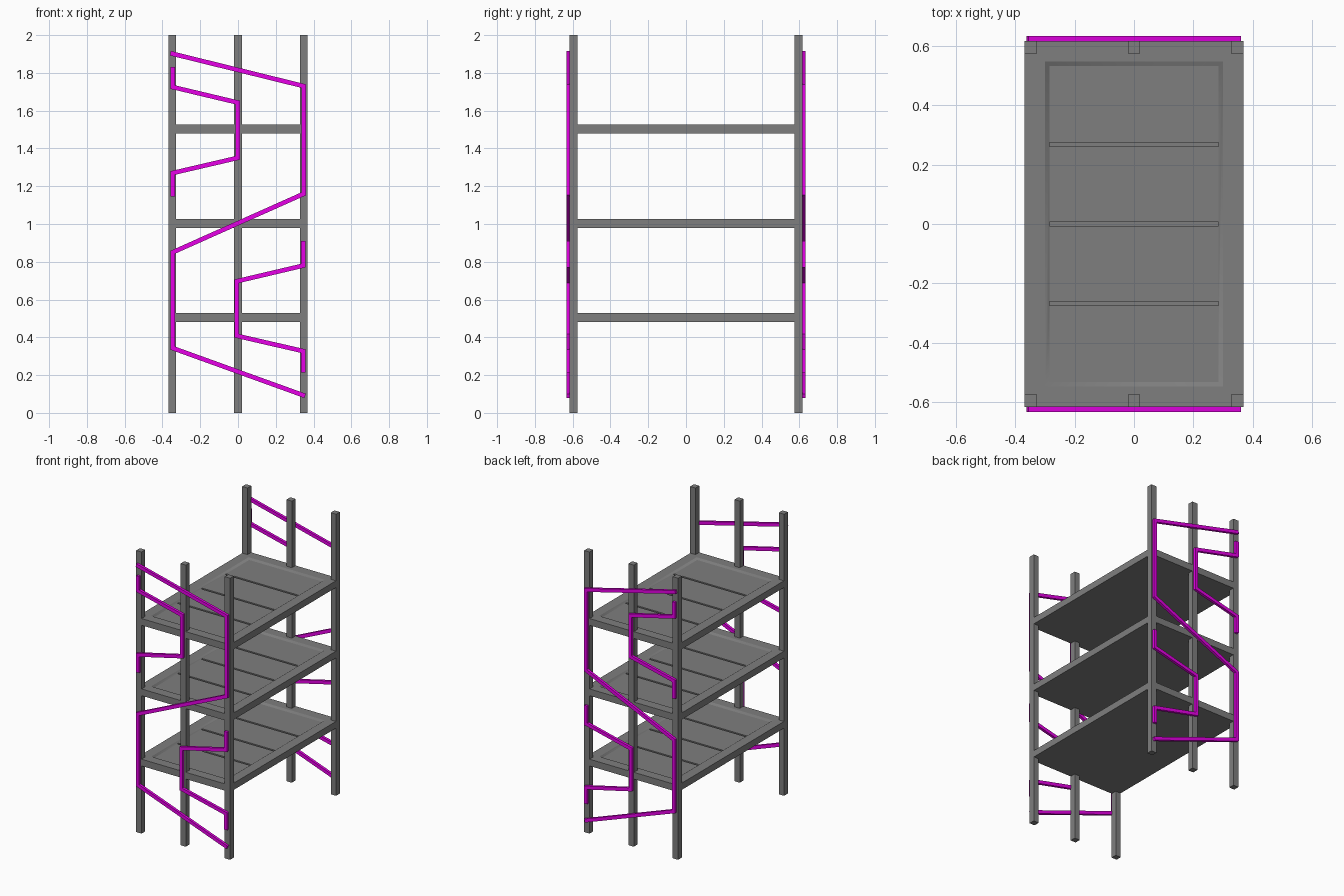
import bpy, bmesh
from mathutils import Vector

if "Cube" in bpy.data.objects:
    bpy.data.objects.remove(bpy.data.objects["Cube"])


def paint(name, colour):
    m = bpy.data.materials.new(name)
    m.diffuse_color = colour
    m.use_nodes = True
    m.node_tree.nodes["Principled BSDF"].inputs["Base Color"].default_value = m.diffuse_color
    return m


mag = paint("magenta_paint", (0.8, 0.0, 0.8, 1))
grey = paint("dark_grey_steel", (0.21, 0.21, 0.21, 1))


def finish(bm, name, mat):
    bmesh.ops.recalc_face_normals(bm, faces=bm.faces)
    me = bpy.data.meshes.new(name)
    bm.to_mesh(me)
    bm.free()
    ob = bpy.data.objects.new(name, me)
    bpy.context.collection.objects.link(ob)
    me.materials.append(mat)
    return ob


def box(bm, lo, hi):
    vs = bmesh.ops.create_cube(bm, size=1)["verts"]
    for v in vs:
        v.co = Vector([hi[i] if v.co[i] > 0 else lo[i] for i in range(3)])


# Upright posts
for side in (-1, 1):
    for x in (-0.348, 0, 0.348):
        bm = bmesh.new()
        y = side * 0.595
        box(bm, (x - 0.021, y - 0.021, 0), (x + 0.021, y + 0.021, 2))
        finish(bm, "post", grey)


# Tray shelf: raised rim, sloped recess wall, three cross grooves
def shelf(z):
    bm = bmesh.new()
    box(bm, (-0.368, -0.615, z - 0.024), (0.368, 0.615, z + 0.024))
    bm.normal_update()
    top = max(bm.faces, key=lambda f: f.calc_center_median().z)
    bmesh.ops.inset_region(bm, faces=[top], thickness=0.069, use_even_offset=True)
    wall = bmesh.ops.inset_region(bm, faces=[top], thickness=0.015, depth=-0.01,
                                  use_even_offset=True)["faces"]
    for f in wall:
        f.smooth = True
    floor_z = top.calc_center_median().z

    def floor_faces():
        return [f for f in bm.faces if all(abs(v.co.z - floor_z) < 1e-4 for v in f.verts)]

    for c in (-0.267, 0, 0.267):
        for e in (-0.007, 0.007):
            fs = floor_faces()
            geom = fs + list({g for f in fs for g in list(f.edges) + list(f.verts)})
            bmesh.ops.bisect_plane(bm, geom=geom, plane_co=(0, c + e, 0), plane_no=(0, 1, 0))
    bm.normal_update()
    grooves = [f for f in floor_faces()
               if max(v.co.y for v in f.verts) - min(v.co.y for v in f.verts) < 0.03]
    bmesh.ops.inset_individual(bm, faces=grooves, thickness=0.0005, depth=-0.01)
    finish(bm, "shelf", grey)


for z in (0.504, 1.003, 1.503):
    shelf(z)


# Flat bent bars: mitred strip along an (x, z) path, extruded in y
def bar(name, pts, side, half=0.012):
    p = [Vector(q) for q in pts]
    dirs = [(b - a).normalized() for a, b in zip(p, p[1:])]
    perp = [Vector((-d.y, d.x)) for d in dirs]
    bm = bmesh.new()
    rings = []
    for i, q in enumerate(p):
        n0, n1 = perp[max(i - 1, 0)], perp[min(i, len(perp) - 1)]
        m = (n0 + n1).normalized()
        m *= half / m.dot(n0)
        a, b = q + m, q - m
        y0, y1 = side * 0.614, side * 0.633
        rings.append([bm.verts.new(c) for c in
                      ((a.x, y0, a.y), (b.x, y0, b.y), (b.x, y1, b.y), (a.x, y1, a.y))])
    for r, s in zip(rings, rings[1:]):
        for k in range(4):
            bm.faces.new((r[k], r[(k + 1) % 4], s[(k + 1) % 4], s[k]))
    bm.faces.new(rings[0])
    bm.faces.new(rings[-1])
    finish(bm, name, mag)


paths = {
    "long_bar": [(-0.358, 1.904), (0.348, 1.73), (0.348, 1.16),
                 (-0.346, 0.85), (-0.346, 0.343), (0.355, 0.09)],
    "upper_bar": [(-0.346, 1.83), (-0.346, 1.725), (-0.002, 1.643),
                  (-0.002, 1.35), (-0.346, 1.27), (-0.346, 1.145)],
    "lower_bar": [(0.346, 0.91), (0.346, 0.78), (-0.006, 0.697),
                  (-0.006, 0.408), (0.346, 0.327), (0.346, 0.213)],
}
for side in (-1, 1):
    for name, pts in paths.items():
        bar(name, pts, side)
